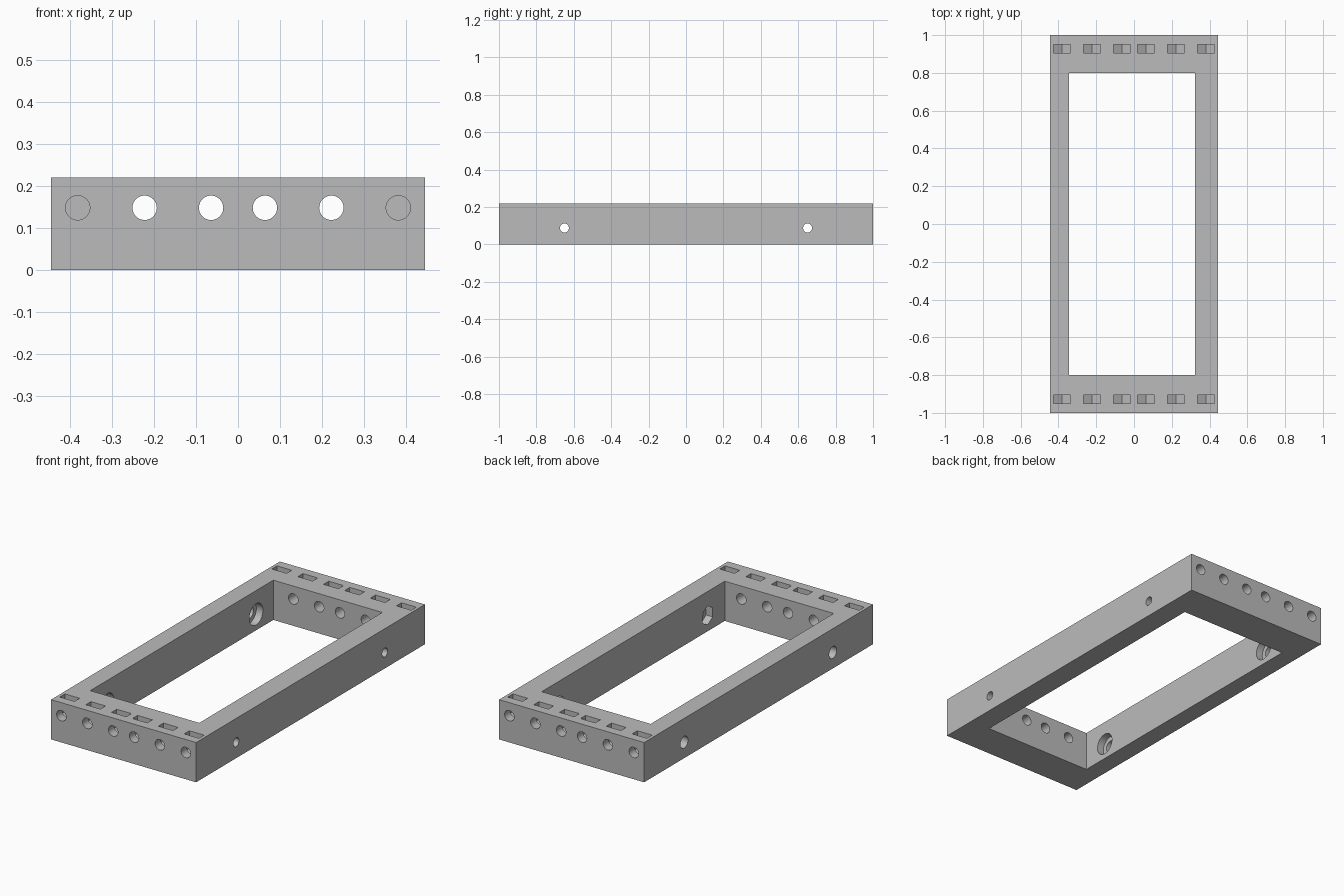
import bpy
import bmesh
from math import cos, pi, radians
from mathutils import Matrix, Vector

if "Cube" in bpy.data.objects:
    bpy.data.objects.remove(bpy.data.objects["Cube"], do_unlink=True)

HALF_W, HEIGHT = 0.444, 0.22
INNER_L, INNER_R, INNER_Y = -0.344, 0.323, 0.8
END_X = (0.064, 0.222, 0.381)
END_Z, END_R = 0.148, 0.029
SIDE_Y, SIDE_Z = 0.65, 0.088
NUT_R = 0.052
NUT_W = NUT_R * cos(pi / 6)

# Single flat material
grey = bpy.data.materials.new("mid_grey")
grey.use_nodes = True
colour = (0.5, 0.5, 0.5, 1)
grey.diffuse_color = colour
grey.node_tree.nodes["Principled BSDF"].inputs["Base Color"].default_value = colour


def box(bm, low, high):
    low, high = Vector(low), Vector(high)
    scale = Matrix.Diagonal((*(high - low), 1))
    bmesh.ops.create_cube(bm, size=1, matrix=Matrix.Translation((low + high) / 2) @ scale)


def rod(bm, start, end, radius, sides=40):
    """Round or hexagonal bar between two points."""
    start, end = Vector(start), Vector(end)
    axis = end - start
    if abs(axis.x) > abs(axis.y):
        turn = Matrix.Rotation(pi / 2, 4, "Y")
    else:
        turn = Matrix.Rotation(pi / 2, 4, "X")
    if sides == 6:
        # Put a hexagon corner straight up
        corner = Matrix.Rotation(0 if abs(axis.x) > 0 else pi / 2, 4, "Z")
        probe = bmesh.new()
        made = bmesh.ops.create_circle(probe, segments=6, radius=1, matrix=turn @ corner)
        if max(v.co.z for v in made["verts"]) < 0.99:
            corner = corner @ Matrix.Rotation(pi / 6, 4, "Z")
        probe.free()
        turn = turn @ corner
    bmesh.ops.create_cone(bm, cap_ends=True, segments=sides, radius1=radius, radius2=radius,
                          depth=axis.length, matrix=Matrix.Translation((start + end) / 2) @ turn)


def nut_slot(bm, x, y):
    """Slot open at the top with a V-shaped floor."""
    low, top = END_Z - NUT_R / 2, HEIGHT + 0.1
    profile = [(-NUT_W, top), (-NUT_W, low), (0, END_Z - NUT_R), (NUT_W, low), (NUT_W, top)]
    face = bm.faces.new([bm.verts.new((x + px, y - 0.0225, pz)) for px, pz in profile])
    made = bmesh.ops.extrude_face_region(bm, geom=[face])["geom"]
    bmesh.ops.translate(bm, vec=(0, 0.045, 0),
                        verts=[v for v in made if isinstance(v, bmesh.types.BMVert)])


def finish(name, bm):
    bmesh.ops.recalc_face_normals(bm, faces=bm.faces[:])
    mesh = bpy.data.meshes.new(name)
    bm.to_mesh(mesh)
    bm.free()
    mesh.materials.append(grey)
    obj = bpy.data.objects.new(name, mesh)
    bpy.context.collection.objects.link(obj)
    return obj


# Solid body and its large rectangular opening
bm = bmesh.new()
box(bm, (-HALF_W, -1, 0), (HALF_W, 1, HEIGHT))
frame = finish("frame", bm)
bm = bmesh.new()
box(bm, (INNER_L, -INNER_Y, -0.1), (INNER_R, INNER_Y, HEIGHT + 0.1))
opening = finish("opening_cutter", bm)

# Bolt holes through the ends and the side walls
bm = bmesh.new()
for side in (-1, 1):
    for x in END_X:
        for s in (-1, 1):
            rod(bm, (s * x, side * 1.1, END_Z), (s * x, side * 0.78, END_Z), END_R)
    y = side * SIDE_Y
    rod(bm, (INNER_R - 0.02, y, SIDE_Z), (HALF_W + 0.1, y, SIDE_Z), 0.024)
    rod(bm, (-HALF_W - 0.1, y, SIDE_Z), (INNER_L + 0.02, y, SIDE_Z), 0.033)
holes = finish("bolt_hole_cutter", bm)

# Nut slots in the top, hexagonal pockets and round counterbores inside
bm = bmesh.new()
for side in (-1, 1):
    for x in END_X:
        for s in (-1, 1):
            nut_slot(bm, s * x, side * 0.927)
    y = side * SIDE_Y
    rod(bm, (INNER_R - 0.05, y, SIDE_Z), (INNER_R + 0.04, y, SIDE_Z), NUT_R, 6)
    rod(bm, (INNER_L - 0.04, y, SIDE_Z), (INNER_L + 0.05, y, SIDE_Z), 0.059)
pockets = finish("pocket_cutter", bm)

# Cut everything, then drop the cutters
bpy.ops.object.select_all(action="DESELECT")
bpy.context.view_layer.objects.active = frame
frame.select_set(True)
for cutter in (opening, holes, pockets):
    cutter.hide_render = True
    mod = frame.modifiers.new(cutter.name, "BOOLEAN")
    mod.operation = "DIFFERENCE"
    mod.solver = "EXACT"
    mod.object = cutter
    bpy.ops.object.modifier_apply(modifier=mod.name)
    bpy.data.objects.remove(cutter, do_unlink=True)

bpy.ops.object.shade_smooth_by_angle(angle=radians(30))
